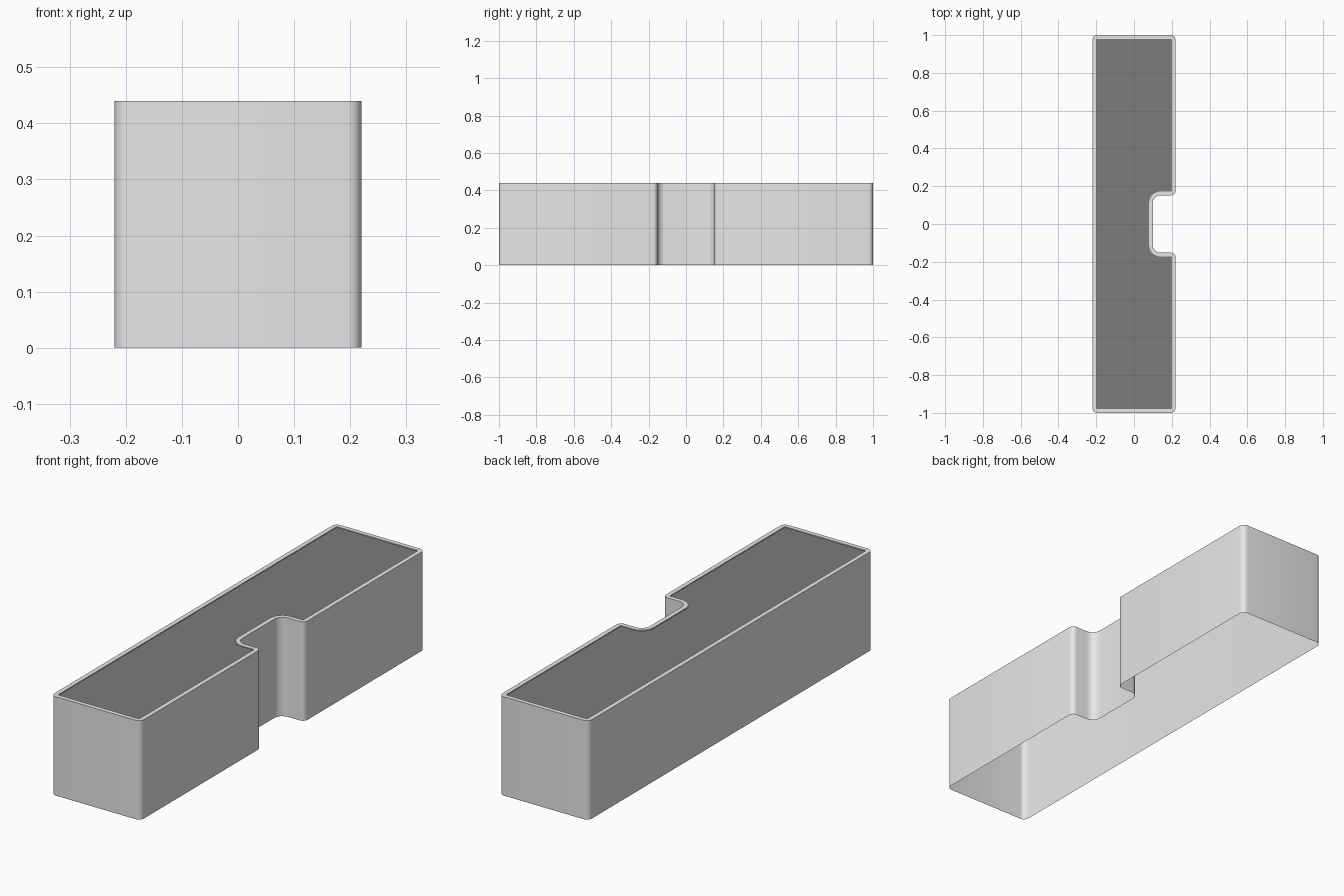
import bpy, bmesh, math
from mathutils import Vector

if "Cube" in bpy.data.objects:
    bpy.data.objects.remove(bpy.data.objects["Cube"])

HEIGHT, RIM, RECESS, STEPS = 0.44, 0.02, 0.004, 6


def material(name, value):
    m = bpy.data.materials.new(name)
    m.diffuse_color = (value, value, value, 1)
    m.use_nodes = True
    m.node_tree.nodes["Principled BSDF"].inputs["Base Color"].default_value = m.diffuse_color
    return m


# Plan corners, counter-clockwise: x, y, radius, +1 convex / -1 concave
CORNERS = [(-0.22, -1, 0.025, 1), (0.22, -1, 0.025, 1),
           (0.22, -0.152, 0.023, 1), (0.10, -0.152, 0.04, -1),
           (0.10, 0.152, 0.04, -1), (0.22, 0.152, 0.023, 1),
           (0.22, 1, 0.025, 1), (-0.22, 1, 0.025, 1)]


def outline(inset):
    """Rounded plan outline moved inwards by inset."""
    pts, n = [], len(CORNERS)
    for i, (x, y, r, turn) in enumerate(CORNERS):
        p = Vector((x, y))
        d_in = (p - Vector(CORNERS[i - 1][:2])).normalized()
        d_out = (Vector(CORNERS[(i + 1) % n][:2]) - p).normalized()
        p += inset * (Vector((-d_in.y, d_in.x)) + Vector((-d_out.y, d_out.x)))
        r -= turn * inset
        c = p + (d_out - d_in) * r
        for s in range(STEPS + 1):
            t = math.pi / 2 * s / STEPS
            pts.append(c + r * (d_in * math.sin(t) - d_out * math.cos(t)))
    return pts


def build(name, levels, mat, cap=False):
    """Skin a stack of (inset, z) outlines, optionally capping the last."""
    bm = bmesh.new()
    rings = [[bm.verts.new((p.x, p.y, z)) for p in outline(inset)]
             for inset, z in levels]
    for a, b in zip(rings, rings[1:]):
        for i in range(len(a)):
            j = (i + 1) % len(a)
            bm.faces.new((a[i], a[j], b[j], b[i]))
    if cap:
        bm.faces.new(rings[-1])
    me = bpy.data.meshes.new(name)
    bm.to_mesh(me)
    bm.free()
    me.materials.append(mat)
    ob = bpy.data.objects.new(name, me)
    bpy.context.collection.objects.link(ob)
    bpy.ops.object.select_all(action='DESELECT')
    ob.select_set(True)
    bpy.context.view_layer.objects.active = ob
    bpy.ops.object.shade_smooth_by_angle(angle=math.radians(30))
    return ob


# Outer walls (open underneath) with the top rim and its small inner lip
build("walls_and_rim", [(0, 0), (0, HEIGHT), (RIM, HEIGHT), (RIM, HEIGHT - RECESS)],
      material("light grey", 0.8))

# Dark panel filling the top inside the rim
build("top_panel", [(RIM, HEIGHT - RECESS)], material("dark grey", 0.2), cap=True)
